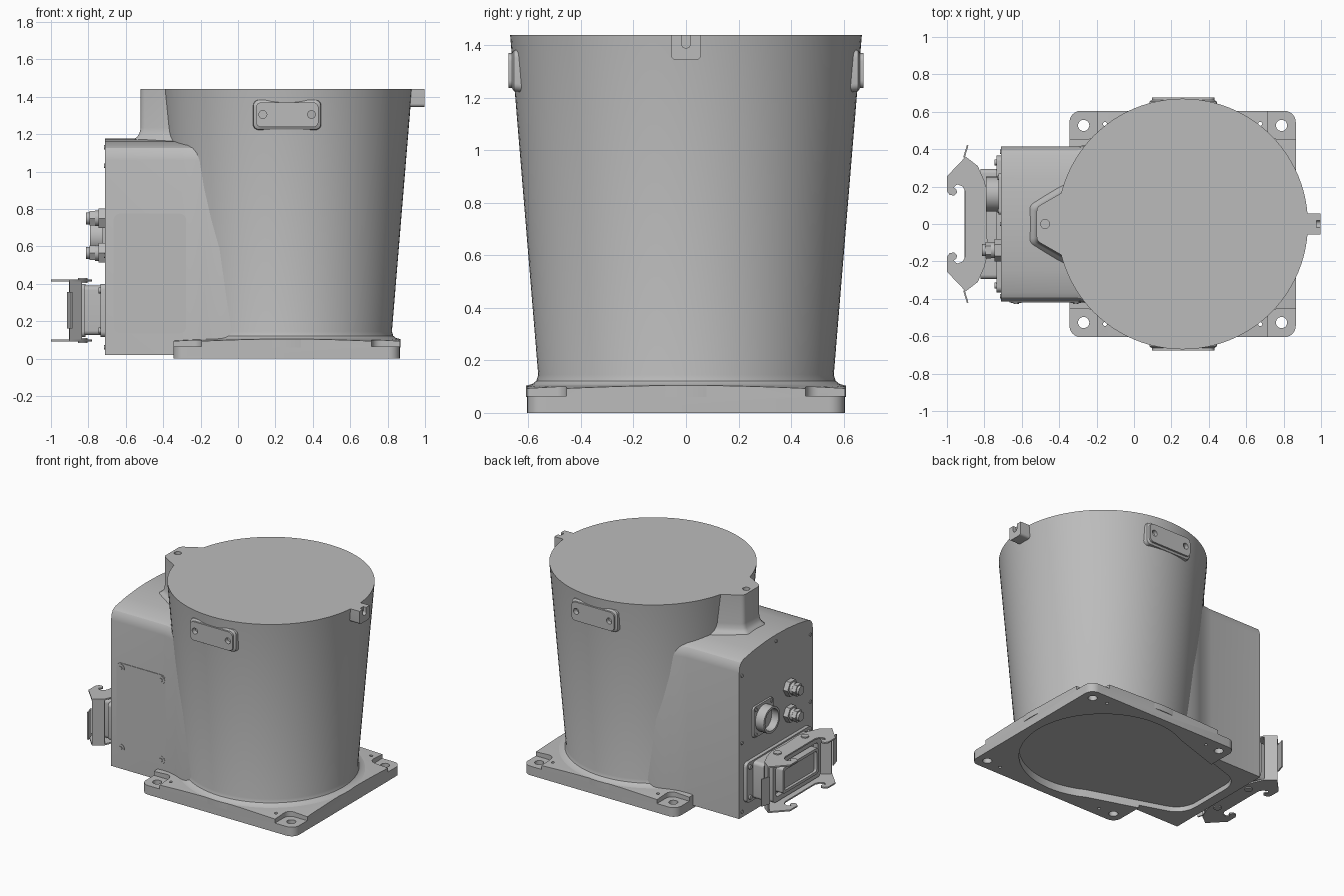
import bpy, bmesh
from math import cos, sin, pi, radians

if "Cube" in bpy.data.objects:
    bpy.data.objects.remove(bpy.data.objects["Cube"])

grey = bpy.data.materials.new("plain grey")
grey.use_nodes = True
grey.diffuse_color = (0.5, 0.5, 0.5, 1)
grey.node_tree.nodes["Principled BSDF"].inputs["Base Color"].default_value = (0.5, 0.5, 0.5, 1)

AXIS = {"x": lambda u, v, w: (w, u, v),
        "y": lambda u, v, w: (u, w, v),
        "z": lambda u, v, w: (u, v, w)}


def loft(name, rings):
    """Skin a list of equal-length 3D rings and cap both ends."""
    bm = bmesh.new()
    loops = [[bm.verts.new(p) for p in ring] for ring in rings]
    n = len(loops[0])
    for a, b in zip(loops, loops[1:]):
        for i in range(n):
            bm.faces.new((a[i], a[(i + 1) % n], b[(i + 1) % n], b[i]))
    bm.faces.new(loops[0])
    bm.faces.new(loops[-1])
    bmesh.ops.recalc_face_normals(bm, faces=bm.faces)
    mesh = bpy.data.meshes.new(name)
    bm.to_mesh(mesh)
    bm.free()
    mesh.materials.append(grey)
    ob = bpy.data.objects.new(name, mesh)
    bpy.context.collection.objects.link(ob)
    return ob


def prism(name, pts, axis, lo, hi):
    return loft(name, [[AXIS[axis](u, v, w) for u, v in pts] for w in (lo, hi)])


def arc(u, v, r, start=0, end=360, n=24):
    full = end - start == 360
    steps = n if full else n - 1
    return [(u + r * cos(radians(start + (end - start) * i / steps)),
             v + r * sin(radians(start + (end - start) * i / steps))) for i in range(n)]


def rounded(u0, u1, v0, v1, r):
    pts = []
    for u, v, a in ((u1 - r, v1 - r, 0), (u0 + r, v1 - r, 90),
                    (u0 + r, v0 + r, 180), (u1 - r, v0 + r, 270)):
        pts += arc(u, v, r, a, a + 90, 7)
    return pts


def revolve(name, profile, x=0.26, n=96):
    return loft(name, [[(u, v, z) for u, v in arc(x, 0, r, n=n)] for r, z in profile])


def cut(ob, cutter, operation="DIFFERENCE"):
    mod = ob.modifiers.new("cut", "BOOLEAN")
    mod.operation, mod.solver, mod.object = operation, "EXACT", cutter
    with bpy.context.temp_override(object=ob, active_object=ob):
        bpy.ops.object.modifier_apply(modifier=mod.name)
    bpy.data.objects.remove(cutter)


def underside_recess():
    pts = (arc(0.26, 0, 0.54, -118, 118, 60) + arc(-0.48, 0.15, 0.16, 105, 180, 8)
           + arc(-0.48, -0.15, 0.16, 180, 255, 8))
    return prism("cutter", pts, "z", -0.1, 0.055)


# Base plate with a slightly conical top, sunken corner pads and bolt holes
plate = prism("base_plate", rounded(-0.345, 0.865, -0.605, 0.605, 0.06), "z", 0, 0.2)
cut(plate, revolve("cutter", [(1.2, -0.1), (1.2, 0.06), (0.6, 0.105), (0.3, 0.106)]), "INTERSECT")
cut(plate, underside_recess())
for sy in (-1, 1):
    for cx, sx in ((-0.345, 1), (0.865, -1)):
        us = sorted((cx - sx * 0.1, cx + sx * 0.15))
        vs = sorted((sy * 0.455, sy * 0.7))
        cut(plate, prism("cutter", rounded(*us, *vs, 0.05), "z", 0.065, 0.2))
        cut(plate, prism("cutter", arc(cx + sx * 0.076, sy * 0.527, 0.03), "z", -0.1, 0.2))
        cut(plate, prism("cutter", arc(cx + sx * 0.19, sy * 0.535, 0.011, n=12), "z", -0.1, 0.2))

# Tapered drum with a foot fillet
revolve("drum", [(0.61, 0.06), (0.61, 0.104), (0.585, 0.11), (0.57, 0.122),
                 (0.563, 0.145), (0.67, 1.44)])

# Side housing: arched section that flares into the drum
half = [(1, 0.02), (1, 1.06), (0.985, 1.1), (0.95, 1.125), (0.88, 1.14),
        (0.6, 1.16), (0.3, 1.172)]
section = half + [(0, 1.176)] + [(-y, z) for y, z in reversed(half)]
stations = [(-0.71, 0.415), (-0.3, 0.415), (-0.24, 0.425), (-0.18, 0.445), (-0.1, 0.48), (0, 0.48)]
housing = loft("side_housing", [[(x, y * w, z) for y, z in section] for x, w in stations])
cut(housing, underside_recess())

# Neck boss rising from the housing to the drum rim
neck = ([(-0.1, -0.3), (-0.38, -0.17)] + arc(-0.485, -0.07, 0.035, 245, 180, 5)
        + arc(-0.485, 0.07, 0.035, 180, 115, 5) + [(-0.38, 0.17), (-0.1, 0.3)])
flare = [(1.13, 1.2), (1.17, 1.13), (1.185, 1.06), (1.205, 1.02), (1.235, 1), (1.44, 1)]
boss = loft("neck_boss", [[(-0.2 + (x + 0.2) * s, y * s, z) for x, y in neck] for z, s in flare])
cut(boss, prism("cutter", arc(-0.475, 0, 0.024), "z", 1.38, 1.5))

# Handle pads on both flanks of the drum
for sy, side in ((-1, "front"), (1, "back")):
    rings = []
    for depth, grow in ((0.58, 0.02), (0.655, 0.012), (0.663, 0), (0.676, 0)):
        rings.append([(u, sy * depth, v) for u, v in
                      rounded(0.095 - grow, 0.43 + grow, 1.237 - grow, 1.37 + grow, 0.03)])
    pad = loft(side + "_pad", rings)
    for x in (0.133, 0.393):
        lo, hi = sorted((sy * 0.64, sy * 0.72))
        cut(pad, prism("cutter", arc(x, 1.305, 0.021), "y", lo, hi))

# Slotted rim lug
lug = prism("rim_lug", rounded(-0.057, 0.057, 1.345, 1.46, 0.018), "x", 0.85, 0.998)
cut(lug, prism("cutter", rounded(-0.5, 0.5, 1.44, 1.6, 0.02), "x", 0.7, 1.2))
cut(lug, prism("cutter", rounded(-0.018, 0.018, 1.39, 1.5, 0.017), "x", 0.975, 1.2))

# Access cover with corner screws
prism("access_cover", rounded(-0.665, -0.277, 0.135, 0.775, 0.035), "y", -0.419, -0.41)
for x in (-0.63, -0.312):
    for z in (0.17, 0.74):
        prism("cover_screw", arc(x, z, 0.028), "y", -0.422, -0.41)
        prism("cover_screw_head", arc(x, z, 0.014, n=6), "y", -0.427, -0.41)

# Small screws around the end face
for y, z in [(sy * 0.385, z) for sy in (-1, 1) for z in (0.06, 0.55, 1.03)] + [(0, 1.13)]:
    prism("end_screw", arc(y, z, 0.012, n=12), "x", -0.716, -0.7)

# Cable glands
for z in (0.75, 0.565):
    y = -0.14
    prism("gland_nut", arc(y, z, 0.06, n=6), "x", -0.745, -0.7)
    prism("gland_collar", arc(y, z, 0.042), "x", -0.765, -0.74)
    prism("gland_cap", arc(y, z, 0.045, n=6), "x", -0.795, -0.765)
    prism("gland_tip", arc(y, z, 0.032), "x", -0.812, -0.79)

# Round socket on a square flange
prism("socket_flange", rounded(0.05, 0.27, 0.54, 0.76, 0.02), "x", -0.724, -0.7)
socket = prism("round_socket", arc(0.16, 0.65, 0.093, n=32), "x", -0.79, -0.72)
cut(socket, prism("cutter", arc(0.16, 0.65, 0.076, n=32), "x", -0.9, -0.735))
for y in (0.072, 0.248):
    for z in (0.562, 0.738):
        prism("socket_screw", arc(y, z, 0.012, n=12), "x", -0.73, -0.72)

# Rectangular connector: flange, body and hollow hood
prism("connector_flange", rounded(-0.365, 0.365, 0.115, 0.4, 0.03), "x", -0.735, -0.7)
prism("connector_body", rounded(-0.295, 0.295, 0.125, 0.39, 0.025), "x", -0.82, -0.73)
hood = prism("connector_hood", rounded(-0.27, 0.27, 0.115, 0.4, 0.03), "x", -0.875, -0.815)
cut(hood, prism("cutter", rounded(-0.235, 0.235, 0.15, 0.365, 0.02), "x", -1, -0.84))
insert = prism("connector_insert", rounded(-0.2, 0.2, 0.165, 0.35, 0.02), "x", -0.905, -0.83)
cut(insert, prism("cutter", rounded(-0.18, 0.18, 0.185, 0.33, 0.015), "x", -1, -0.885))
for y in (-0.33, 0.33):
    for z in (0.15, 0.365):
        prism("flange_screw", arc(y, z, 0.016, n=12), "x", -0.745, -0.73)

# Latch levers: hooked cheeks joined by a web and a finger tab
cheek = [(-0.9, 0.36), (-1.0, 0.255), (-1.0, 0.175), (-0.985, 0.155), (-0.96, 0.152),
         (-0.945, 0.168), (-0.95, 0.185), (-0.965, 0.195), (-0.945, 0.212), (-0.915, 0.2),
         (-0.9, 0.17), (-0.9, 0), (-0.79, 0), (-0.78, 0.15), (-0.8, 0.23), (-0.835, 0.31)]
web = [(-0.9, 0.36), (-0.835, 0.31), (-0.84, 0.298), (-0.903, 0.347)]
tab = [(-0.905, 0.355), (-0.885, 0.42), (-0.893, 0.423), (-0.913, 0.357)]
for sy in (-1, 1):
    flip = lambda pts: [(x, y * sy) for x, y in pts]
    for z in (0.092, 0.412):
        prism("latch_cheek", flip(cheek), "z", z, z + 0.01)
        prism("latch_pivot", arc(-0.83, sy * 0.155, 0.026), "z", z - 0.008, z + 0.018)
    prism("latch_web", flip(web), "z", 0.095, 0.42)
    prism("latch_tab", flip(tab), "z", 0.16, 0.355)

# Smooth curved walls, keep real edges sharp
for ob in bpy.context.collection.objects:
    if ob.type == "MESH" and ob.data.materials and ob.data.materials[0] == grey:
        ob.select_set(True)
        bpy.context.view_layer.objects.active = ob
bpy.ops.object.shade_smooth_by_angle(angle=radians(32))
